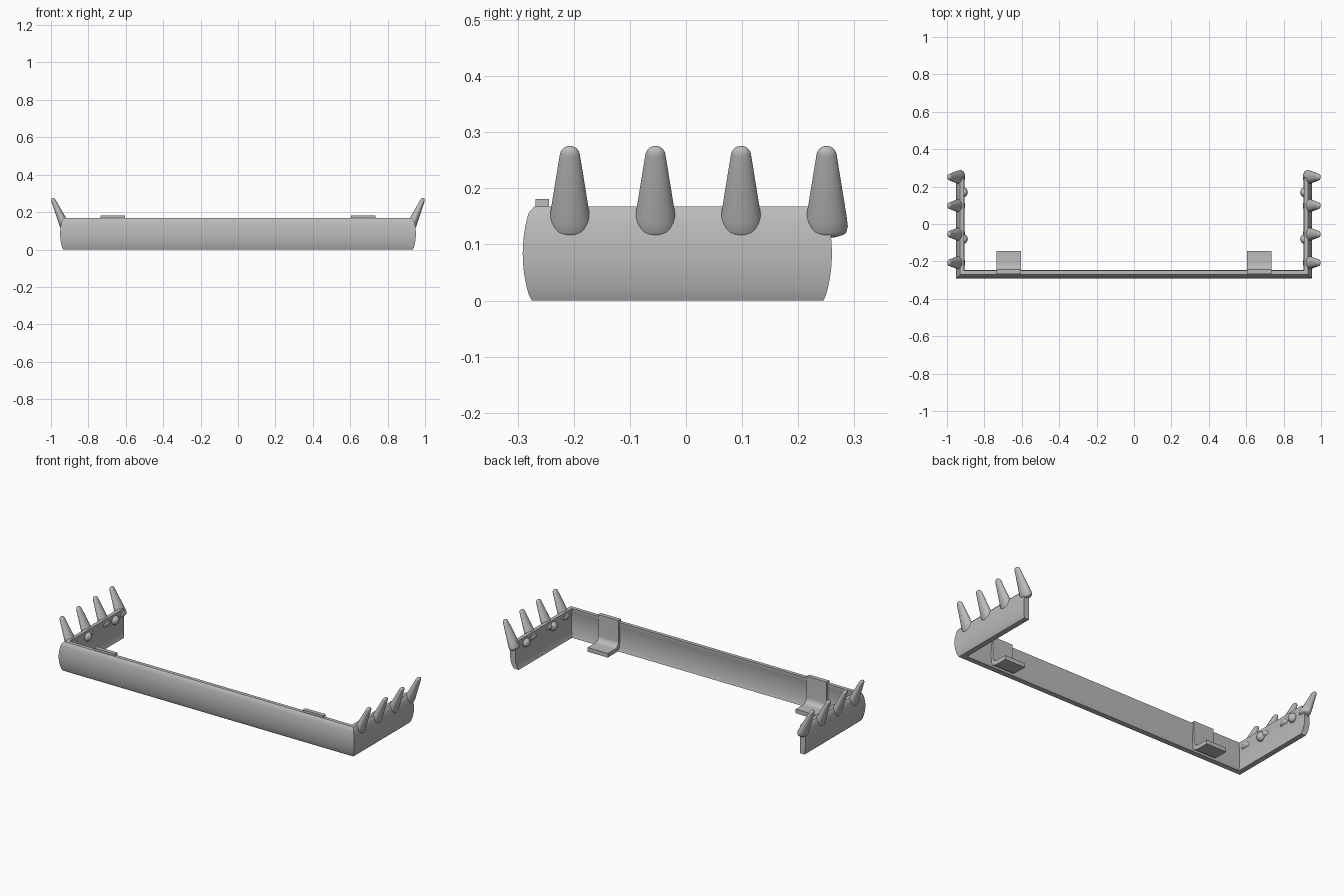
import bpy, bmesh, math
from mathutils import Matrix, Vector

cube = bpy.data.objects.get("Cube")
if cube:
    bpy.data.objects.remove(cube, do_unlink=True)

GREY = (0.5, 0.5, 0.5, 1)
mat = bpy.data.materials.new("light grey")
mat.use_nodes = True
mat.diffuse_color = GREY
mat.node_tree.nodes["Principled BSDF"].inputs["Base Color"].default_value = GREY


def finish(name, bm, angle=40):
    bmesh.ops.recalc_face_normals(bm, faces=bm.faces)
    me = bpy.data.meshes.new(name)
    bm.to_mesh(me)
    bm.free()
    me.materials.append(mat)
    ob = bpy.data.objects.new(name, me)
    bpy.context.collection.objects.link(ob)
    bpy.ops.object.select_all(action='DESELECT')
    ob.select_set(True)
    bpy.context.view_layer.objects.active = ob
    bpy.ops.object.shade_smooth_by_angle(angle=math.radians(angle))
    return ob


def loft(bm, rings, cap=True):
    """Bridge closed rings of points and cap both ends."""
    loops = [[bm.verts.new(p) for p in ring] for ring in rings]
    n = len(loops[0])
    for a, b in zip(loops, loops[1:]):
        for i in range(n):
            j = (i + 1) % n
            bm.faces.new((a[i], a[j], b[j], b[i]))
    if cap:
        bm.faces.new(loops[0])
        bm.faces.new(loops[-1])


# U-shaped bumper shell: bowed section swept around mitred corners
HEIGHT, IN_X, IN_Y, REAR = 0.168, 0.905, 0.245, 0.245
STEPS = 14


def bulge(z):
    return max(0.0, math.sin(math.pi * z / HEIGHT)) ** 0.7


section = []
for i in range(STEPS + 1):
    z = HEIGHT * i / STEPS
    section.append((0.03 + 0.016 * bulge(z) - (0.005 if i == STEPS else 0), z))
for i in range(STEPS, -1, -1):
    z = HEIGHT * i / STEPS
    section.append((0.012 * bulge(z) + (0.004 if i == STEPS else 0), z))


def rear_y(z):
    return REAR + 0.015 * bulge(z)


bm = bmesh.new()
loft(bm, [
    [(-IN_X - d, rear_y(z), z) for d, z in section],
    [(-IN_X - d, -IN_Y - d, z) for d, z in section],
    [(IN_X + d, -IN_Y - d, z) for d, z in section],
    [(IN_X + d, rear_y(z), z) for d, z in section],
])
finish("bumper_shell", bm)

# Mounting brackets: vertical strip bending into a rear flange
TOP, THICK, BACK, BEND, TIP_Y = 0.181, 0.024, -0.268, 0.055, -0.145
center = Vector((BACK + BEND, 0.003 + BEND))


def arc(radius):
    return [(center.x - radius * math.cos(t), center.y - radius * math.sin(t))
            for t in (math.pi / 2 * k / 8 for k in range(9))]


outer = [(BACK, TOP)] + arc(BEND) + [(TIP_Y, center.y - BEND)]
inner = [(BACK + THICK, TOP)] + arc(BEND - THICK) + [(TIP_Y, center.y - BEND + THICK)]
for side, label in ((1, "left"), (-1, "right")):
    bm = bmesh.new()
    loft(bm, [[(side * x, y, z) for y, z in outer + inner[::-1]] for x in (0.605, 0.735)])
    finish(label + "_bracket", bm)

# Spikes: flattened round-tipped cones leaning outwards
BASE_R, TIP_R, LENGTH, LEAN = 0.038, 0.018, 0.145, math.radians(24)
profile = [(BASE_R - 0.012, -0.008), (BASE_R - 0.003, -0.004), (BASE_R, 0.006), (BASE_R - 0.002, 0.025)]
for k in range(6):
    t = math.radians(10 + 15 * k)
    profile.append((TIP_R * math.cos(t), LENGTH + TIP_R * math.sin(t)))
SEG = 24
for side, label in ((1, "left"), (-1, "right")):
    for n in range(4):
        bm = bmesh.new()
        loft(bm, [[(0.68 * r * math.cos(2 * math.pi * i / SEG),
                    r * math.sin(2 * math.pi * i / SEG), h) for i in range(SEG)]
                  for r, h in profile])
        y = -0.207 + 0.1525 * n
        place = Matrix.Translation((side * 0.926, y, 0.126))
        bm.transform(place @ Matrix.Rotation(side * LEAN, 4, 'Y'))
        finish(f"{label}_spike_{n + 1}", bm, 50)

    # Rounded bolt heads on the inner side walls
    for n, y in enumerate((-0.08, 0.17)):
        bm = bmesh.new()
        bmesh.ops.create_uvsphere(bm, u_segments=20, v_segments=12, radius=0.026)
        bm.transform(Matrix.Translation((side * 0.912, y, 0.13)) @ Matrix.Diagonal((0.9, 1, 1, 1)))
        finish(f"{label}_bolt_{n + 1}", bm)
